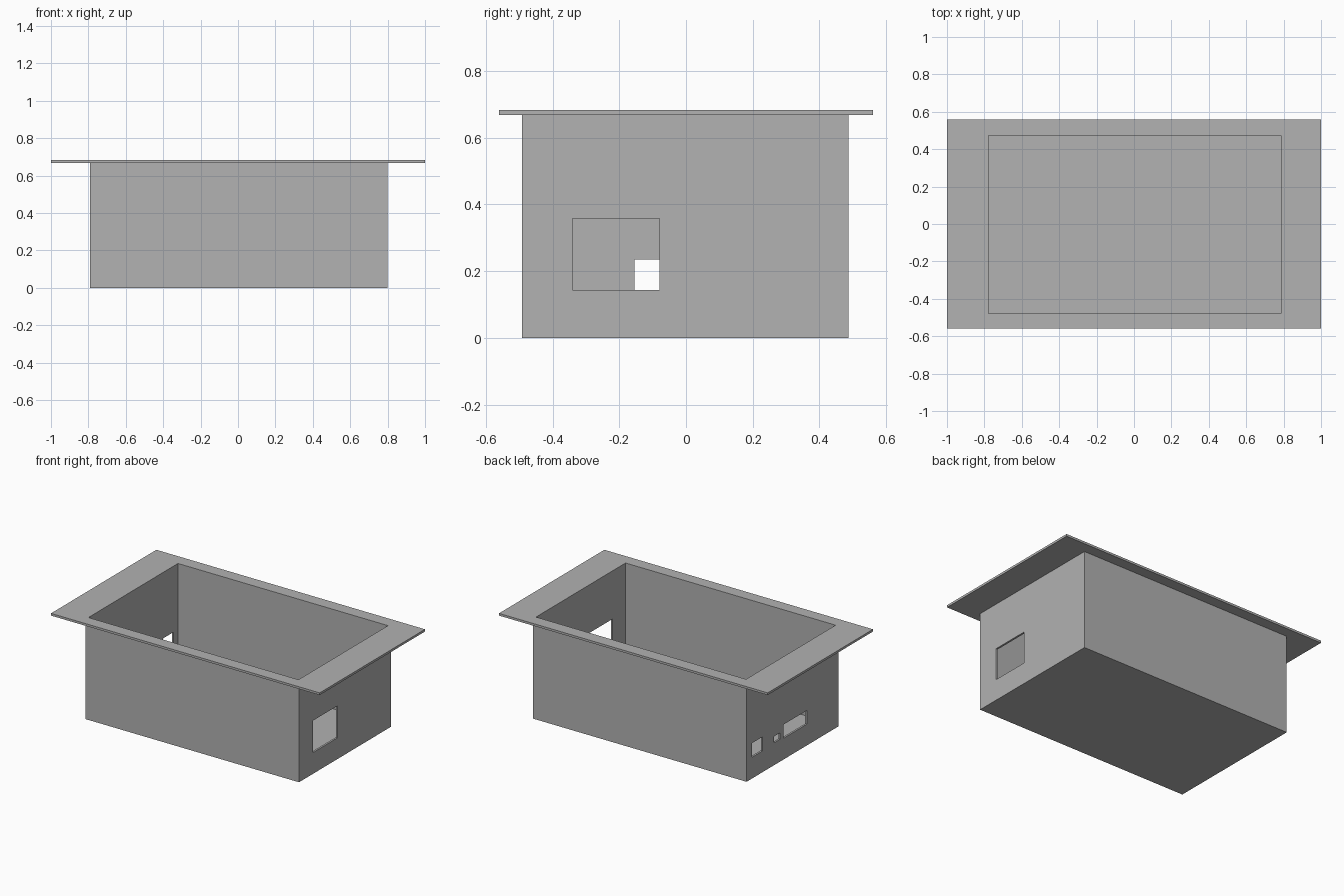
import bpy
from mathutils import Vector

default = bpy.data.objects.get("Cube")
if default:
    bpy.data.objects.remove(default, do_unlink=True)

grey = bpy.data.materials.new("mid grey")
grey.use_nodes = True
colour = (0.445, 0.445, 0.445, 1)
grey.diffuse_color = colour
grey.node_tree.nodes["Principled BSDF"].inputs["Base Color"].default_value = colour


def box(name, low, high):
    """Axis-aligned block between two opposite corners."""
    low, high = Vector(low), Vector(high)
    bpy.ops.mesh.primitive_cube_add(size=1)
    obj = bpy.context.object
    obj.name = obj.data.name = name
    for v in obj.data.vertices:
        v.co = (low + high) / 2 + v.co * (high - low)
    obj.data.materials.append(grey)
    return obj


def combine(target, tool, operation):
    """Apply a boolean and discard the tool block."""
    mod = target.modifiers.new(operation.lower(), "BOOLEAN")
    mod.operation = operation
    mod.solver = "EXACT"
    mod.object = tool
    bpy.context.view_layer.objects.active = target
    bpy.ops.object.modifier_apply(modifier=mod.name)
    bpy.data.objects.remove(tool, do_unlink=True)


LEFT, RIGHT, FRONT, BACK = -0.792, 0.798, -0.491, 0.487
WALL, TOP, RIM = 0.013, 0.682, 0.667

# Open box with a wide flat flange around its mouth
case = box("flanged_case", (LEFT, FRONT, 0), (RIGHT, BACK, RIM + 0.005))
combine(case, box("flange", (-1, -0.56, RIM), (1, 0.56, TOP)), "UNION")
combine(case, box("cavity", (LEFT + WALL, FRONT + WALL, WALL),
                  (RIGHT - WALL, BACK - WALL, 1)), "DIFFERENCE")

# End wall openings: wall x, y range, z range
openings = {
    "large_port": (RIGHT, -0.34, -0.08, 0.143, 0.358),
    "wide_port": (LEFT, -0.155, 0.095, 0.143, 0.235),
    "small_port": (LEFT, 0.13, 0.197, 0.151, 0.194),
    "square_port": (LEFT, 0.317, 0.428, 0.143, 0.238),
}
for name, (x, y0, y1, z0, z1) in openings.items():
    combine(case, box(name, (x - 0.05, y0, z0), (x + 0.05, y1, z1)), "DIFFERENCE")
